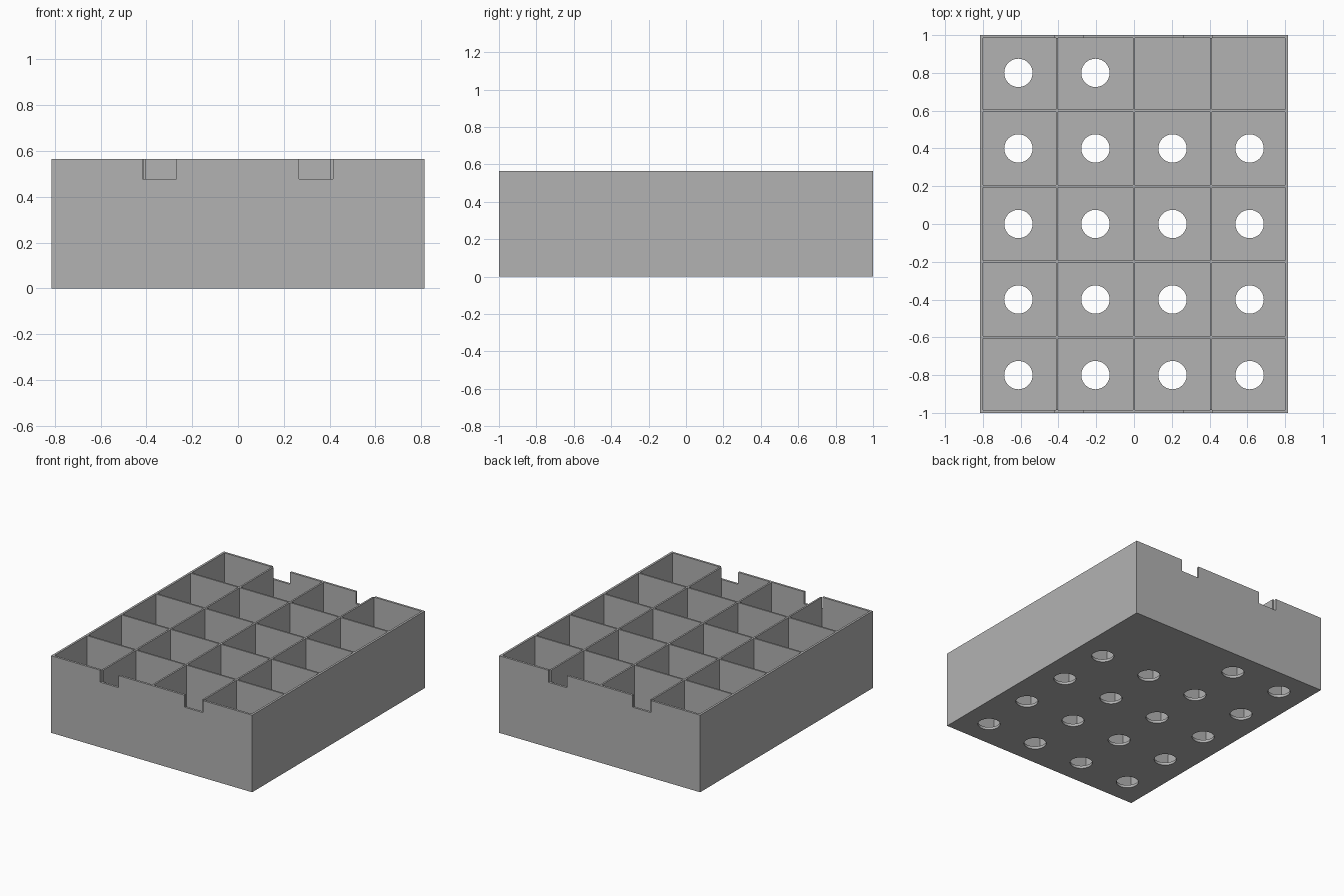
import bpy, bmesh

if "Cube" in bpy.data.objects:
    bpy.data.objects.remove(bpy.data.objects["Cube"], do_unlink=True)

W, D, H = 0.815, 1.0, 0.565          # half width, half depth, height
COLS, ROWS = 4, 5
PITCH_X, PITCH_Y = 0.408, 0.4
WALL, DIVIDER, FLOOR = 0.016, 0.0125, 0.02
HOLE_R = 0.075
ABOVE = H + 0.1

grey = bpy.data.materials.new("plain grey")
grey.use_nodes = True
colour = (0.45, 0.45, 0.45, 1)
grey.diffuse_color = colour
grey.node_tree.nodes["Principled BSDF"].inputs["Base Color"].default_value = colour


def add_box(bm, x, y, z):
    """Add a box from (low, high) pairs."""
    v = [bm.verts.new((a, b, c)) for c in z for b in y for a in x]
    for f in ("0231", "4576", "0154", "2673", "0462", "1375"):
        bm.faces.new([v[int(i)] for i in f])


def add_cylinder(bm, x, y):
    ring = bmesh.ops.create_cone(bm, cap_ends=True, segments=40, radius1=HOLE_R,
                                 radius2=HOLE_R, depth=0.2)["verts"]
    bmesh.ops.translate(bm, verts=ring, vec=(x, y, 0))


def make_object(name, bm):
    mesh = bpy.data.meshes.new(name)
    bmesh.ops.recalc_face_normals(bm, faces=bm.faces)
    bm.to_mesh(mesh)
    bm.free()
    mesh.materials.append(grey)
    ob = bpy.data.objects.new(name, mesh)
    bpy.context.collection.objects.link(ob)
    return ob


def span(i, count, pitch, half):
    """Inside limits of one compartment, stopped by the outer walls."""
    low = (i - count / 2) * pitch + DIVIDER / 2
    high = (i + 1 - count / 2) * pitch - DIVIDER / 2
    return max(low, WALL - half), min(high, half - WALL)


# Solid block that becomes the tray
bm = bmesh.new()
add_box(bm, (-W, W), (-D, D), (0, H))
tray = make_object("compartment_tray", bm)

# Compartments, drain holes and wall notches to take away
cells, holes, notches = bmesh.new(), bmesh.new(), bmesh.new()
for i in range(COLS):
    for j in range(ROWS):
        add_box(cells, span(i, COLS, PITCH_X, W), span(j, ROWS, PITCH_Y, D), (FLOOR, ABOVE))
        # the two back left compartments have a closed floor
        if not (j == ROWS - 1 and i >= COLS / 2):
            add_cylinder(holes, (i - (COLS - 1) / 2) * PITCH_X, (j - (ROWS - 1) / 2) * PITCH_Y)
for x in ((-0.417, -0.268), (0.266, 0.415)):
    for y in ((-D - 0.1, WALL - D), (D - WALL, D + 0.1)):
        add_box(notches, x, y, (0.477, ABOVE))

cutters = [make_object("compartment_cutter", cells), make_object("hole_cutter", holes),
           make_object("notch_cutter", notches)]
bpy.context.view_layer.objects.active = tray
for cutter in cutters:
    cutter.hide_render = True
    mod = tray.modifiers.new(cutter.name, "BOOLEAN")
    mod.operation, mod.solver, mod.object = "DIFFERENCE", "EXACT", cutter
    bpy.ops.object.modifier_apply(modifier=mod.name)
    bpy.data.objects.remove(cutter, do_unlink=True)

# Round the hole walls, keep every edge crisp
tray.select_set(True)
bpy.ops.object.shade_smooth_by_angle()
